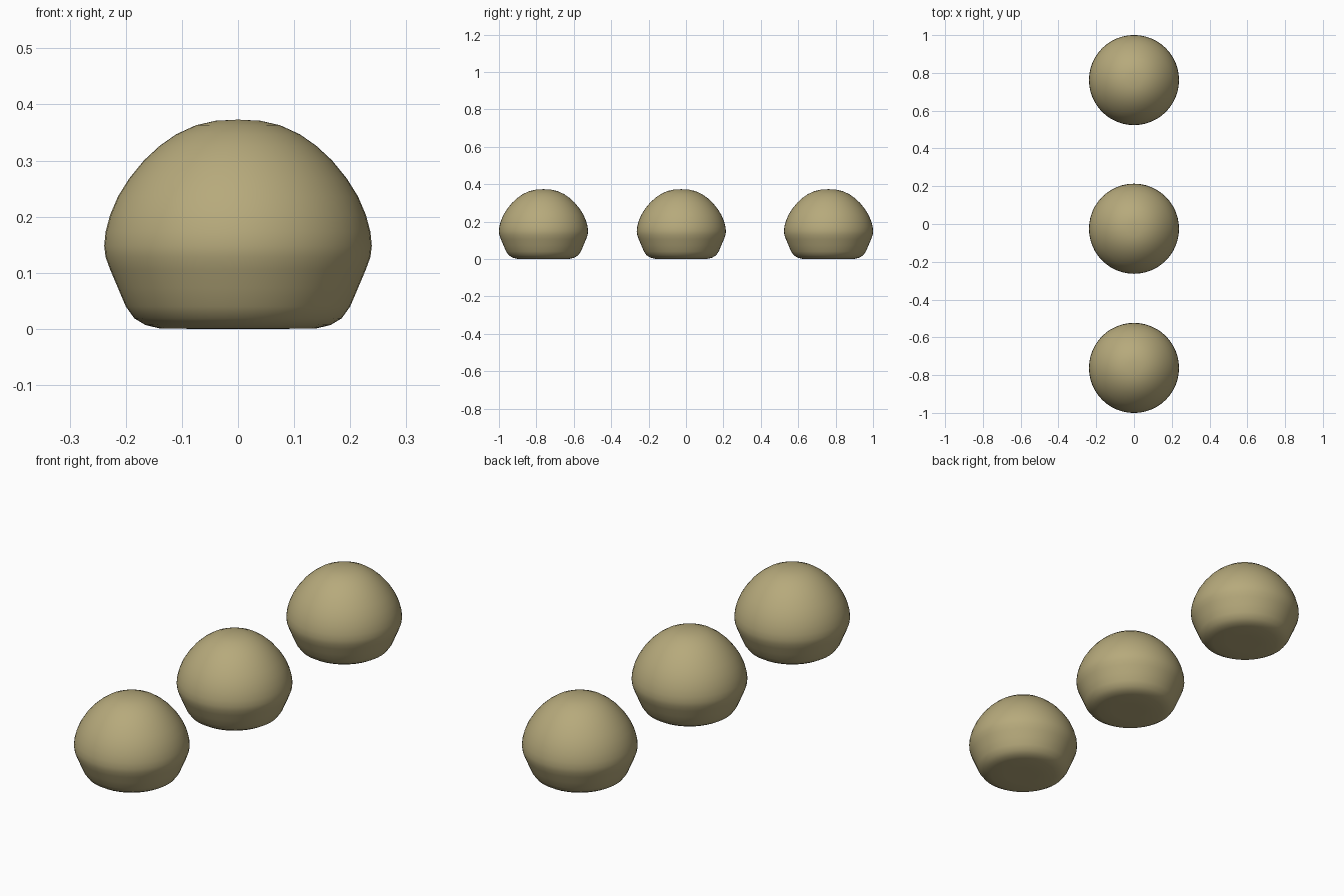
import bpy, bmesh, math

if "Cube" in bpy.data.objects:
    bpy.data.objects.remove(bpy.data.objects["Cube"])

# Single tan colour
tan = bpy.data.materials.new("tan")
tan.diffuse_color = (0.47, 0.40, 0.20, 1)
tan.use_nodes = True
tan.node_tree.nodes["Principled BSDF"].inputs["Base Color"].default_value = tan.diffuse_color

# Dome cross-section: (radius, height) from the base centre to the crown
PROFILE = [(0, 0.003), (0.07, 0.002), (0.14, 0.003), (0.165, 0.009), (0.185, 0.021), (0.2, 0.042),
           (0.214, 0.075), (0.228, 0.108), (0.236, 0.13), (0.2385, 0.15),
           (0.236, 0.175), (0.228, 0.205), (0.214, 0.238), (0.194, 0.27),
           (0.168, 0.302), (0.14, 0.328), (0.11, 0.349), (0.075, 0.365),
           (0.04, 0.373), (0, 0.375)]


def dome(name, y):
    bm = bmesh.new()
    verts = [bm.verts.new((r, 0, z)) for r, z in PROFILE]
    edges = [bm.edges.new(pair) for pair in zip(verts, verts[1:])]
    bmesh.ops.spin(bm, geom=verts + edges, cent=(0, 0, 0), axis=(0, 0, 1),
                   angle=math.tau, steps=48, use_duplicate=False)
    bmesh.ops.remove_doubles(bm, verts=bm.verts, dist=0.0005)
    bmesh.ops.recalc_face_normals(bm, faces=bm.faces)
    for f in bm.faces:
        f.smooth = True
    mesh = bpy.data.meshes.new(name)
    bm.to_mesh(mesh)
    bm.free()
    mesh.materials.append(tan)
    obj = bpy.data.objects.new(name, mesh)
    obj.location = (0, y, -0.002)
    bpy.context.collection.objects.link(obj)


# Row of three domes
for name, y in (("front_dome", -0.762), ("middle_dome", -0.025), ("back_dome", 0.762)):
    dome(name, y)
